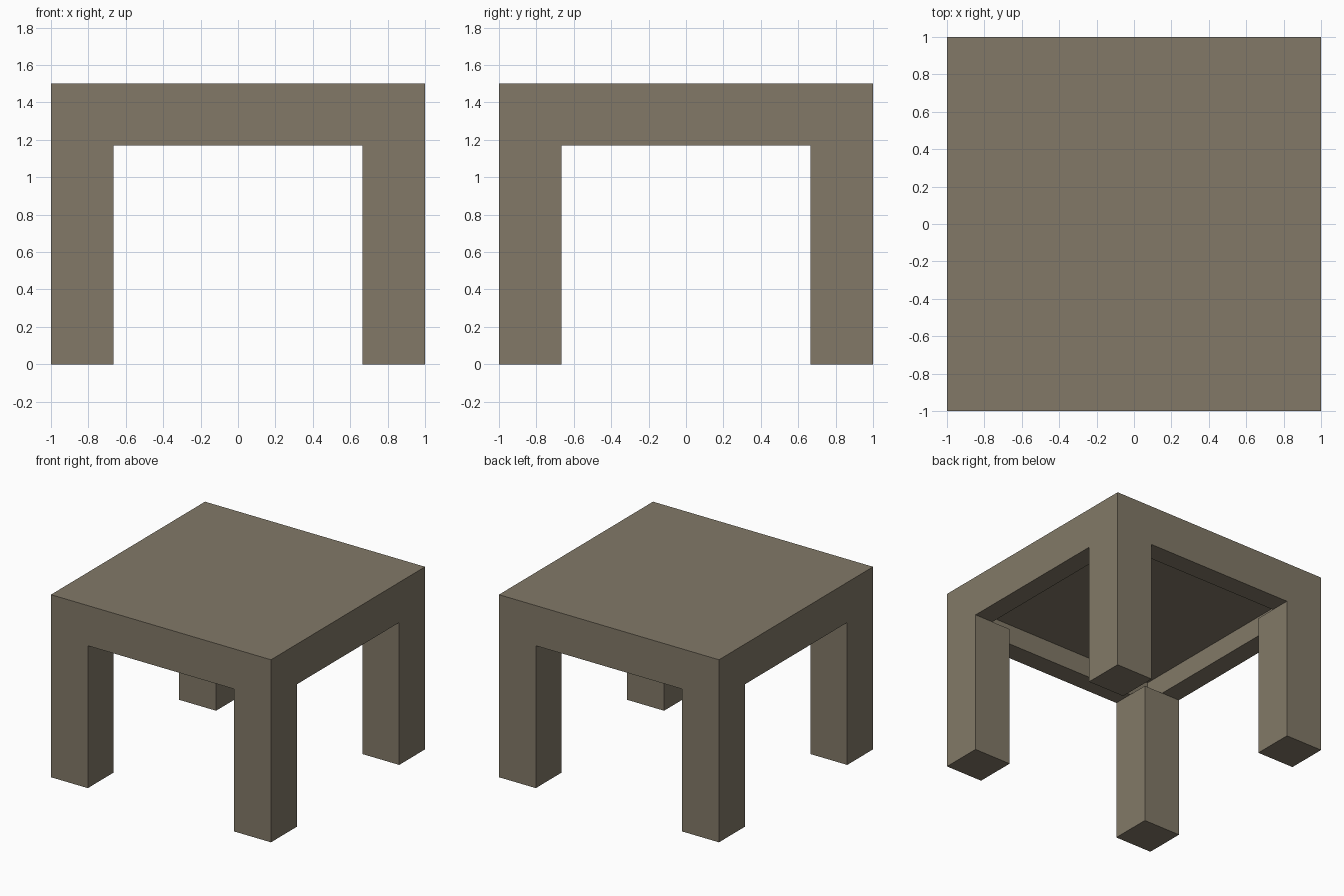
import bpy
import bmesh
from mathutils import Matrix, Vector

HEIGHT = 1.5
LEG_TOP = 1.17
LEG_WIDTH = 0.335
RIM = 0.165      # width of the apron around the hollow underside
RECESS = 0.165   # depth of the hollow underside

cube = bpy.data.objects.get("Cube")
if cube:
    bpy.data.objects.remove(cube, do_unlink=True)

# Single wood colour
wood = bpy.data.materials.new("grey_brown_wood")
wood.use_nodes = True
colour = (0.223, 0.191, 0.137, 1)
wood.diffuse_color = colour
wood.node_tree.nodes["Principled BSDF"].inputs["Base Color"].default_value = colour


def add_box(name, low, high, hollow=False):
    low, high = Vector(low), Vector(high)
    bm = bmesh.new()
    matrix = Matrix.Translation((low + high) / 2) @ Matrix.Diagonal((*(high - low), 1))
    bmesh.ops.create_cube(bm, size=1, matrix=matrix)
    bm.normal_update()
    if hollow:
        # Inset the underside and push it up to leave an apron
        under = min(bm.faces, key=lambda f: f.calc_center_median().z)
        bmesh.ops.inset_region(bm, faces=[under], thickness=RIM, use_even_offset=True)
        panel = bmesh.ops.extrude_discrete_faces(bm, faces=[under])["faces"][0]
        bmesh.ops.translate(bm, verts=panel.verts, vec=(0, 0, RECESS))
        bmesh.ops.recalc_face_normals(bm, faces=bm.faces)
    mesh = bpy.data.meshes.new(name)
    bm.to_mesh(mesh)
    bm.free()
    mesh.materials.append(wood)
    obj = bpy.data.objects.new(name, mesh)
    bpy.context.collection.objects.link(obj)
    return obj


# Table top with apron
add_box("table_top", (-1, -1, LEG_TOP), (1, 1, HEIGHT), hollow=True)

# Four square corner legs
inner = 1 - LEG_WIDTH
for side, sx in (("left", 1), ("right", -1)):
    for end, sy in (("front", -1), ("back", 1)):
        x0, x1 = sorted((sx, sx * inner))
        y0, y1 = sorted((sy, sy * inner))
        add_box(f"{end}_{side}_leg", (x0, y0, 0), (x1, y1, LEG_TOP))
